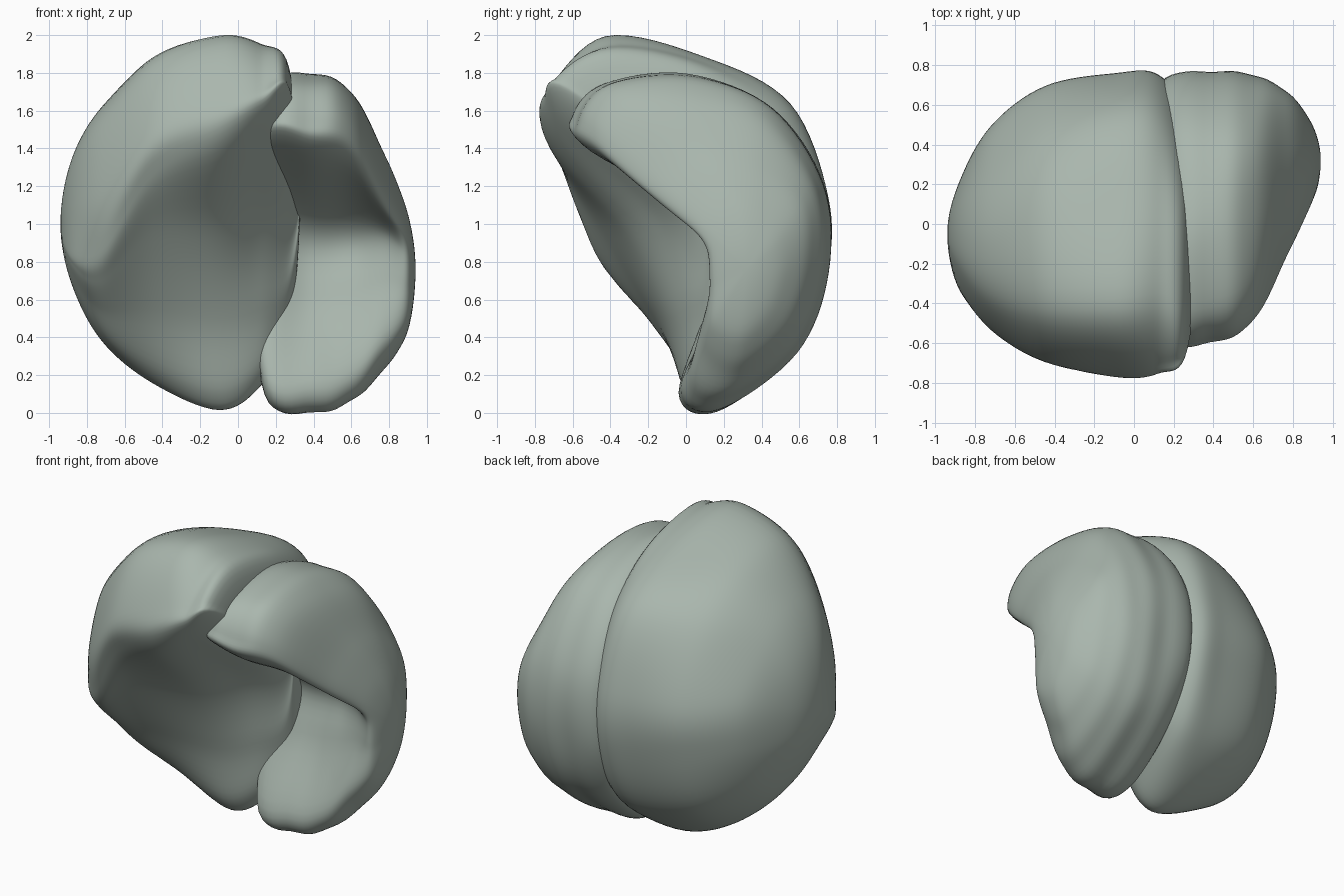
import bpy, bmesh, math
from mathutils import Vector

mat = bpy.data.materials.new("grey_green")
mat.diffuse_color = (0.40, 0.47, 0.42, 1)


def spline(a, b, c, d, t):
    """Catmull-Rom point between b and c."""
    return 0.5 * (2 * b + (c - a) * t + (2 * a - 5 * b + 4 * c - d) * t * t
                  + (3 * b - a - 3 * c + d) * t ** 3)


def lobe(name, sections, tip0, tip1, ripple=0.0, su=8, sv=8):
    """Loft closed y-z profiles along x and round both ends to a tip."""
    rings = []
    for x, pts in sections:
        pts = [Vector((x, y, z)) for y, z in pts]
        n = len(pts)
        rings.append([spline(pts[i - 1], pts[i], pts[(i + 1) % n], pts[(i + 2) % n], k / su)
                      for i in range(n) for k in range(su)])
    m = len(rings[0])

    def mirrored(ring, tip):
        return [Vector((p.x, 2 * tip.y - p.y, 2 * tip.z - p.z)) for p in ring]

    a, b = Vector(tip0), Vector(tip1)
    rows = ([mirrored(rings[0], a), [a] * m] + rings
            + [[b] * m, mirrored(rings[-1], b)])
    verts, faces = [a], []
    count = 0
    for r in range(1, len(rows) - 2):
        for k in range(sv):
            if r == 1 and k == 0:
                continue
            t = k / sv
            s = 1 + ripple * math.sin((r + t) * math.pi * 2.4)
            ring = [spline(rows[r - 1][j], rows[r][j], rows[r + 1][j], rows[r + 2][j], t)
                    for j in range(m)]
            mid = sum(ring, Vector()) / m
            verts += [Vector((p.x, mid.y + (p.y - mid.y) * s, mid.z + (p.z - mid.z) * s))
                      for p in ring]
            count += 1
    verts.append(b)
    end = len(verts) - 1
    for j in range(m):
        q = (j + 1) % m
        faces.append((0, 1 + q, 1 + j))
        for r in range(count - 1):
            o = 1 + r * m
            faces.append((o + j, o + q, o + m + q, o + m + j))
        o = 1 + (count - 1) * m
        faces.append((o + j, o + q, end))
    mesh = bpy.data.meshes.new(name)
    mesh.from_pydata([tuple(v) for v in verts], [], faces)
    # consistent outward normals
    bm = bmesh.new()
    bm.from_mesh(mesh)
    bmesh.ops.recalc_face_normals(bm, faces=bm.faces)
    bm.to_mesh(mesh)
    bm.free()
    mesh.shade_smooth()
    mesh.materials.append(mat)
    ob = bpy.data.objects.new(name, mesh)
    bpy.context.collection.objects.link(ob)
    return ob


# Profile order: lip, front, top, upper back x2, back, lower back x2, bottom, hollow face x3
large = [
    (-0.88, [(-.33, .86), (-.30, 1.10), (-.20, 1.31), (-.05, 1.34), (.10, 1.25), (.20, 1.05),
             (.20, .85), (.12, .72), (0, .68), (-.12, .70), (-.22, .74), (-.30, .79)]),
    (-0.72, [(-.48, .86), (-.53, 1.15), (-.38, 1.54), (-.10, 1.62), (.20, 1.50), (.46, 1.15),
             (.48, .85), (.36, .55), (.15, .39), (-.08, .41), (-.24, .55), (-.38, .70)]),
    (-0.45, [(-.64, 1.26), (-.68, 1.50), (-.43, 1.86), (.05, 1.82), (.43, 1.60), (.67, 1.15),
             (.67, .80), (.53, .40), (.22, .17), (0, .22), (-.20, .55), (-.44, .95)]),
    (-0.10, [(-.73, 1.43), (-.72, 1.68), (-.43, 1.99), (.10, 1.88), (.54, 1.64), (.74, 1.15),
             (.73, .75), (.56, .31), (.17, .03), (0, .10), (-.10, .50), (-.32, .98)]),
    (0.12, [(-.70, 1.56), (-.70, 1.74), (-.40, 1.95), (.10, 1.86), (.53, 1.61), (.73, 1.15),
            (.73, .75), (.56, .35), (.20, .15), (.06, .22), (0, .55), (-.15, 1.04)]),
    (0.27, [(-.57, 1.64), (-.58, 1.74), (-.37, 1.83), (.05, 1.75), (.36, 1.50), (.53, 1.15),
            (.53, .80), (.46, .55), (.33, .42), (.20, .46), (.12, .66), (.02, 1.05)]),
]
lobe("large_lobe", large, (-0.94, -.05, 1.0), (0.33, .12, 1.17))

small = [
    (0.14, [(-.45, 1.41), (-.50, 1.52), (-.35, 1.63), (0, 1.68), (.44, 1.52), (.68, 1.18),
            (.70, .75), (.52, .38), (.20, .12), (0, .18), (.14, .67), (.12, 1.04)]),
    (0.38, [(-.51, 1.39), (-.58, 1.55), (-.42, 1.74), (.02, 1.79), (.46, 1.61), (.73, 1.20),
            (.75, .75), (.59, .33), (.16, .01), (-.03, .13), (.18, .62), (.17, 1.00)]),
    (0.60, [(-.39, 1.32), (-.48, 1.50), (-.31, 1.67), (.05, 1.69), (.43, 1.57), (.70, 1.20),
            (.74, .75), (.57, .33), (.20, .07), (.01, .18), (.17, .65), (.18, .98)]),
    (0.78, [(-.10, 1.08), (-.13, 1.20), (0, 1.32), (.18, 1.36), (.40, 1.30), (.62, 1.10),
            (.65, .80), (.54, .45), (.27, .24), (.08, .36), (.14, .70), (.13, .94)]),
    (0.90, [(.12, .92), (.14, .98), (.20, 1.03), (.30, 1.05), (.40, 1.0), (.48, .90),
            (.49, .73), (.43, .56), (.30, .44), (.16, .50), (.14, .68), (.13, .82)]),
]
lobe("small_lobe", small, (0.08, .35, .90), (0.94, .32, .76), ripple=0.004)
